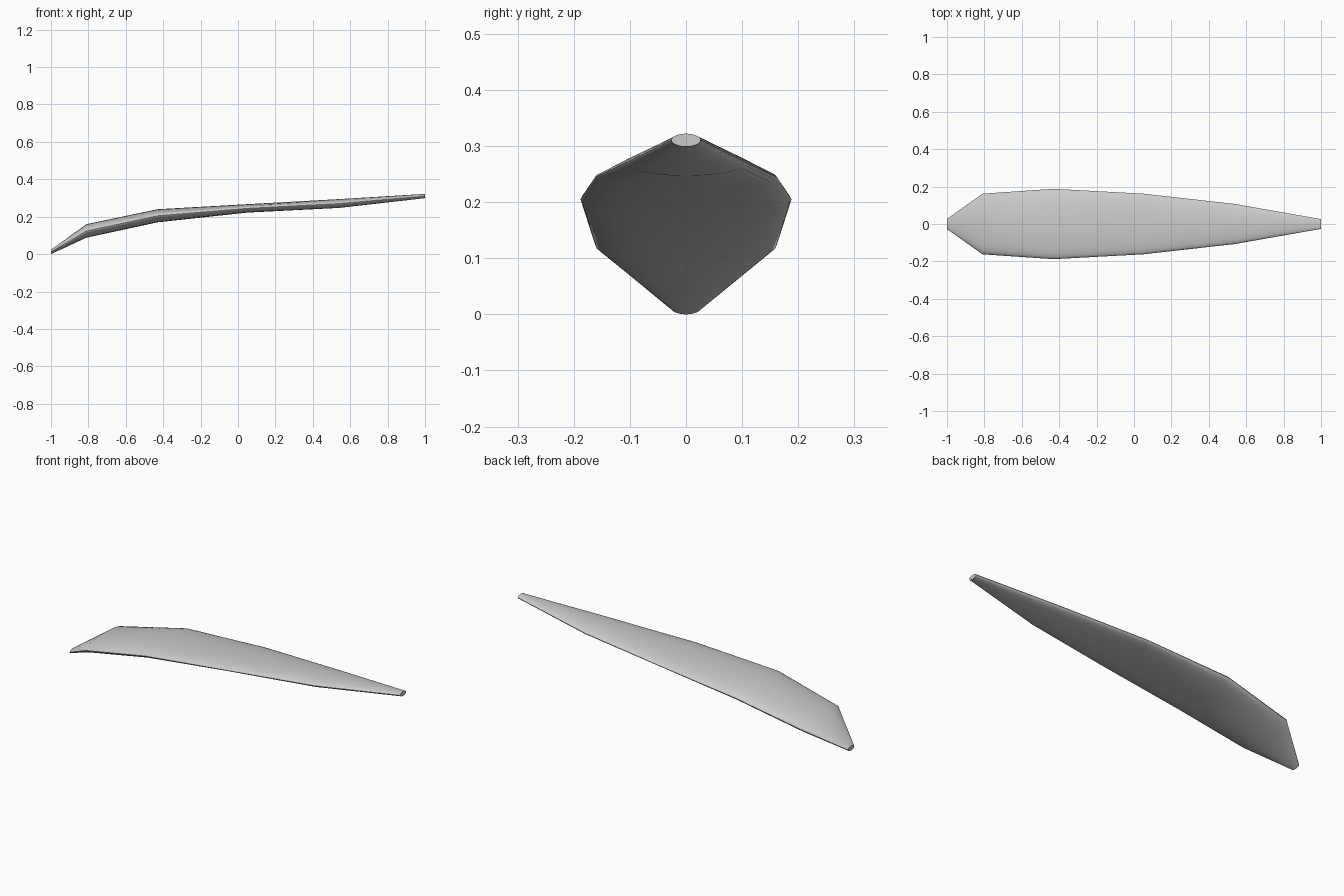
import bpy, bmesh, math

cube = bpy.data.objects.get("Cube")
if cube:
    bpy.data.objects.remove(cube, do_unlink=True)

grey = bpy.data.materials.new("light grey")
grey.use_nodes = True
colour = (0.6, 0.6, 0.6, 1)
grey.diffuse_color = colour
grey.node_tree.nodes["Principled BSDF"].inputs["Base Color"].default_value = colour

# Stations along the blade: x, half width, bottom z, top z
STATIONS = [
    (-1.0, 0.027, 0.0, 0.024),
    (-0.81, 0.162, 0.088, 0.16),
    (-0.43, 0.188, 0.17, 0.24),
    (0.05, 0.162, 0.222, 0.267),
    (0.54, 0.107, 0.247, 0.294),
    (1.0, 0.026, 0.299, 0.322),
]
SIDES = 32

# Blade: elliptical sections bridged along the arched spine
bm = bmesh.new()
rings = []
for x, half_width, low, high in STATIONS:
    ring = []
    for i in range(SIDES):
        a = math.tau * i / SIDES
        z = (low + high) / 2 + (high - low) / 2 * math.sin(a)
        ring.append(bm.verts.new((x, half_width * math.cos(a), z)))
    rings.append(ring)
for r, s in zip(rings, rings[1:]):
    for i in range(SIDES):
        j = (i + 1) % SIDES
        bm.faces.new((r[i], r[j], s[j], s[i]))

# Flat end caps
bm.faces.new(rings[0])
bm.faces.new(rings[-1])
bmesh.ops.recalc_face_normals(bm, faces=bm.faces)

mesh = bpy.data.meshes.new("blade")
bm.to_mesh(mesh)
bm.free()
mesh.materials.append(grey)
blade = bpy.data.objects.new("blade", mesh)
bpy.context.collection.objects.link(blade)

# Smooth body, crisp cap edges
bpy.ops.object.select_all(action="DESELECT")
blade.select_set(True)
bpy.context.view_layer.objects.active = blade
bpy.ops.object.shade_smooth_by_angle(angle=math.radians(35))
